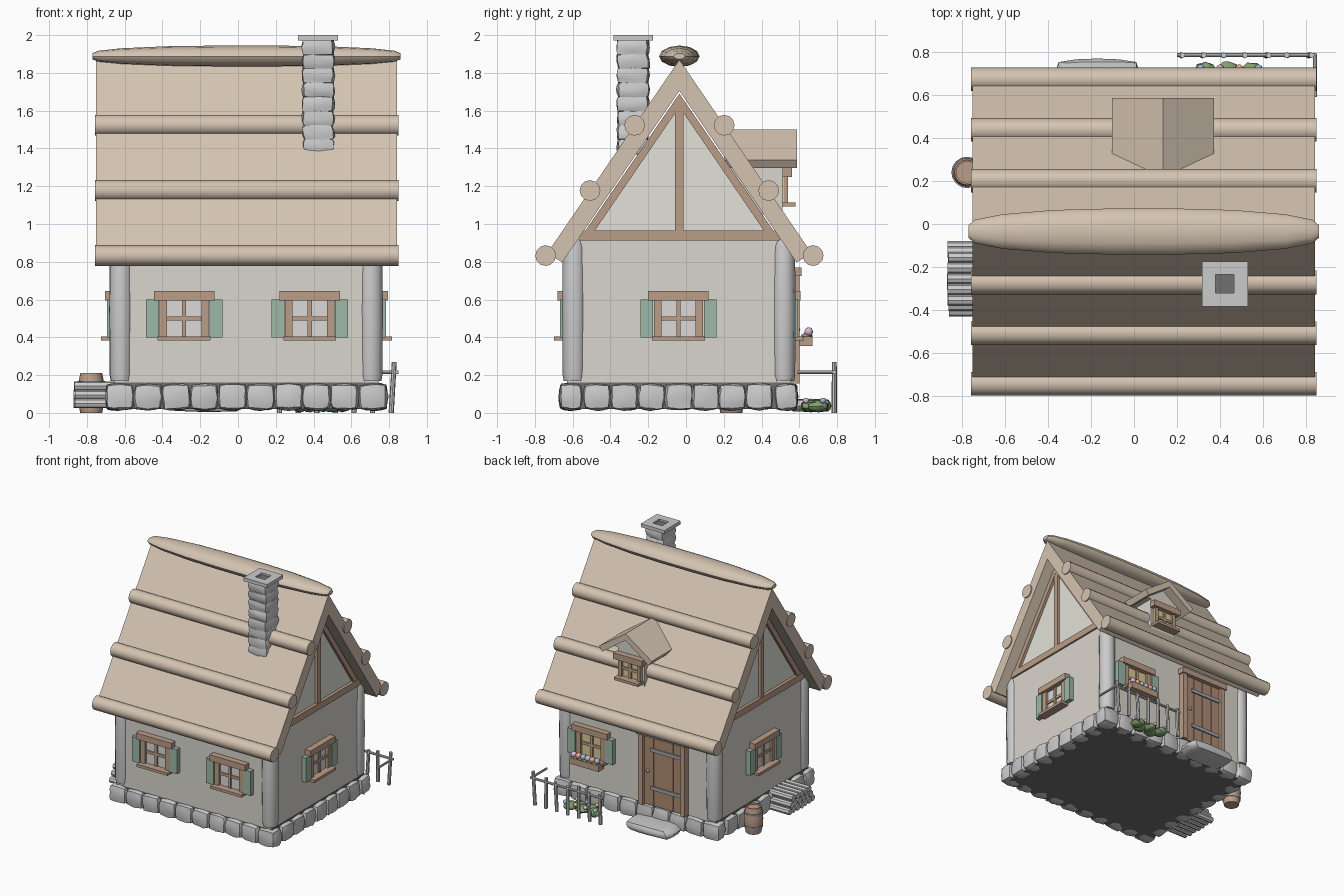
import bpy, bmesh, math, random
from math import pi, radians
from mathutils import Matrix, Vector

if "Cube" in bpy.data.objects:
    bpy.data.objects.remove(bpy.data.objects["Cube"])

random.seed(4)
CX, CY = 0.045, -0.035          # middle of the house


def material(name, rgb):
    m = bpy.data.materials.new(name)
    m.diffuse_color = (*rgb, 1)
    m.use_nodes = True
    m.node_tree.nodes["Principled BSDF"].inputs["Base Color"].default_value = m.diffuse_color
    return m


THATCH = material("thatch", (.66, .55, .44))
WALL = material("plaster", (.70, .67, .61))
GABLE = material("gable_plaster", (.76, .75, .69))
WOOD = material("brown_wood", (.50, .34, .25))
DOOR = material("door_wood", (.42, .26, .17))
GREEN = material("shutter_green", (.34, .48, .38))
PANE = material("pane", (.72, .70, .68))
GLOW = material("lit_pane", (.70, .60, .30))
DARK = material("dark", (.16, .16, .16))
IRON = material("iron", (.36, .38, .42))
LEAF = material("leaf", (.22, .36, .16))
PETALS = [material("petal_" + n, c) for n, c in
          (("blue", (.35, .5, .8)), ("orange", (.85, .4, .25)), ("pink", (.75, .45, .7)))]


def finish(name, bm, mat=None, smooth=None):
    bmesh.ops.recalc_face_normals(bm, faces=bm.faces[:])
    me = bpy.data.meshes.new(name)
    bm.to_mesh(me)
    bm.free()
    ob = bpy.data.objects.new(name, me)
    bpy.context.collection.objects.link(ob)
    if mat:
        me.materials.append(mat)
    if smooth:
        bpy.ops.object.select_all(action='DESELECT')
        ob.select_set(True)
        bpy.context.view_layer.objects.active = ob
        bpy.ops.object.shade_smooth_by_angle(angle=radians(smooth))
    return ob


def boxes(name, spans, mat=None, M=Matrix()):
    """Several boxes in one object, each given as (x0, x1, y0, y1, z0, z1)."""
    bm = bmesh.new()
    for a, b, c, d, e, f in spans:
        T = Matrix.Translation(((a+b)/2, (c+d)/2, (e+f)/2)) @ Matrix.Diagonal((b-a, d-c, f-e, 1))
        bmesh.ops.create_cube(bm, size=1, matrix=M @ T)
    return finish(name, bm, mat)


def prism(name, pts, a, b, axis, mat):
    """Extrude a 2D profile from a to b along x or y."""
    bm = bmesh.new()
    place = (lambda p, t: (t, p[0], p[1])) if axis == 'x' else (lambda p, t: (p[0], t, p[1]))
    ends = [[bm.verts.new(place(p, t)) for p in pts] for t in (a, b)]
    bm.faces.new(ends[0])
    bm.faces.new(ends[1])
    for i in range(len(pts)):
        bm.faces.new((ends[0][i-1], ends[0][i], ends[1][i], ends[1][i-1]))
    return finish(name, bm, mat)


def lathe(name, rings, M, mat=None, sides=12, squash=1, smooth=40):
    """Round part from (height, radius) rings along local z."""
    bm = bmesh.new()
    loops = [[bm.verts.new(M @ Vector((r*math.cos(2*pi*i/sides), squash*r*math.sin(2*pi*i/sides), h)))
              for i in range(sides)] for h, r in rings]
    for lo, hi in zip(loops, loops[1:]):
        for i in range(sides):
            j = (i + 1) % sides
            bm.faces.new((lo[i], lo[j], hi[j], hi[i]))
    bm.faces.new(loops[0])
    bm.faces.new(loops[-1])
    return finish(name, bm, mat, smooth)


def along_x(x, y, z):
    return Matrix.Translation((x, y, z)) @ Matrix.Rotation(pi/2, 4, 'Y')


def stones(name, items, mat=None, roundness=.5, jitter=.05):
    """Rounded irregular blocks, each given as (centre, size)."""
    bm = bmesh.new()
    scratch = bpy.data.meshes.new("scratch")
    for c, s in items:
        one = bmesh.new()
        bmesh.ops.create_cube(one, size=2)
        bmesh.ops.subdivide_edges(one, edges=one.edges[:], cuts=3, use_grid_fill=True)
        R = Matrix.Rotation(random.uniform(-.1, .1), 3, random.choice('XYZ'))
        for v in one.verts:
            p = v.co.lerp(v.co.normalized(), roundness) * (1 + random.uniform(-jitter, jitter))
            p = R @ p
            v.co = Vector(c) + Vector((p.x*s[0]/2, p.y*s[1]/2, p.z*s[2]/2))
        one.to_mesh(scratch)
        one.free()
        bm.from_mesh(scratch)
    bpy.data.meshes.remove(scratch)
    return finish(name, bm, mat, 45)


# Foundation
boxes("foundation_core", [(-.66, .75, -.63, .55, .02, .16)], DARK)
ring = []
for i in range(10):
    x = -.625 + 1.34*i/9
    ring += [((x, y, .085), (.158, .125, .145)) for y in (-.61, .53)]
for i in range(1, 8):
    y = -.61 + 1.14*i/8
    ring += [((x, y, .085), (.125, .152, .145)) for x in (-.64, .73)]
stones("foundation_stones", ring)

# Walls and corner posts
boxes("walls", [(-.655, .745, -.63, .555, .155, .92)], WALL)
for x in (-.62, .705):
    for y in (-.592, .517):
        lathe("corner_post", [(.17, .056), (.2, .061), (.55, .064), (.88, .06), (.915, .052)],
              Matrix.Translation((x, y, 0)) @ Matrix.Rotation(pi/8, 4, 'Z'), None, 10)

# Gables with timber framing at both ends
for x, o in ((.735, 1), (-.645, -1)):
    prism("gable_panel", [(CY-.53, .915), (CY+.53, .915), (CY, 1.67)], x-.02*o, x, 'x', GABLE)
    boxes("gable_timbers", [(*sorted((x-.02*o, x+.025*o)), CY-.53, CY+.53, .912, .965),
                            (*sorted((x-.02*o, x+.02*o)), CY-.022, CY+.022, .965, 1.66)], WOOD)
    for s in (-1, 1):
        prism("gable_rafter", [(CY, 1.69), (CY+s*.525, .925), (CY+s*.475, .925), (CY, 1.62)],
              x-.02*o, x+.022*o, 'x', WOOD)

# Main roof: slabs, thatch rolls and ridge roll
for s in (-1, 1):
    prism("roof_slab", [(CY, 1.87), (CY, 1.705), (CY+s*.62, .797), (CY+s*.70, .845)],
          -.752, .842, 'x', THATCH)
    for d in (.708, .473, .237):
        z = 1.87 - 1.465*d
        lathe("roof_roll", [(-.758, .055), (.85, .055)], along_x(0, CY+s*d, z), THATCH)
half = [(.815, .03), (.785, .055), (.66, .08), (.42, .1), (.15, .107)]
lathe("ridge_roll", [(-h, r) for h, r in half] + [(h, r) for h, r in reversed(half)],
      along_x(CX, CY, 1.888) @ Matrix.Rotation(pi/2, 4, 'Z'), THATCH, 12, .53)

# Chimney
stones("chimney_stones", [((.425, -.28, 1.41 + .075*i), (.175, .175, .085)) for i in range(8)], None, .3, .04)
boxes("chimney_cap", [(.317, .38, -.383, -.175, 1.972, 2), (.465, .53, -.383, -.175, 1.972, 2),
                      (.38, .465, -.383, -.32, 1.972, 2), (.38, .465, -.235, -.175, 1.972, 2)])
boxes("chimney_flue", [(.38, .465, -.32, -.235, 1.96, 1.985)], DARK)


# Windows: local -y points out of the wall
def window(x, y, turn, w=.13, z0=.4, z1=.6, pane=PANE, shutters=True):
    M = Matrix.Translation((x, y, 0)) @ Matrix.Rotation(radians(turn), 4, 'Z')
    boxes("window_pane", [(-w, w, -.01, .01, z0, z1)], pane, M)
    zm = (z0 + z1)/2
    j = w*.3
    boxes("window_frame", [(-w-.03, w+.03, -.05, 0, z1-.005, z1+.045), (-w-.01, w+.01, -.07, 0, z0-.018, z0+.004),
                           (-w, -w+j, -.03, 0, z0, z1), (w-j, w, -.03, 0, z0, z1),
                           (-.011, .011, -.022, 0, z0, z1), (-w, w, -.02, 0, zm-.011, zm+.011)], WOOD, M)
    if shutters:
        boxes("shutters", [(s*(w+.038)-.034, s*(w+.038)+.034, -.038, 0, z0, z1) for s in (-1, 1)], GREEN, M)


window(-.285, -.63, 0)
window(.38, -.63, 0)
window(.745, -.04, 90)
window(-.655, -.04, -90)
window(.45, .555, 180, pane=GLOW)

# Dormer
DX = .135
boxes("dormer_walls", [(DX-.12, DX+.12, .2, .51, 1.05, 1.34)], WALL)
prism("dormer_gable", [(DX-.16, 1.33), (DX+.16, 1.33), (DX, 1.46)], .2, .51, 'y', WALL)
for s in (-1, 1):
    prism("dormer_roof", [(DX, 1.5), (DX+s*.237, 1.338), (DX+s*.21, 1.297), (DX, 1.445)], .2, .587, 'y', THATCH)
window(DX, .51, 180, .1, 1.11, 1.255, GLOW, False)

# Door with frame, hinges and step
boxes("door_planks", [(-.375+.0875*i, -.291+.0875*i, .55, .578, .16, .725) for i in range(4)], DOOR)
boxes("door_frame", [(-.41, -.37, .55, .602, .155, .73), (-.03, .01, .55, .602, .155, .73),
                     (-.42, .02, .55, .612, .725, .77)], WOOD)
boxes("door_hinges", [(-.365, -.09, .57, .588, z, z+.028) for z in (.29, .6)], IRON)
stones("door_knob", [((-.07, .59, .44), (.025, .03, .025))], IRON, 1, 0)
stones("door_step", [((-.17, .66, .04), (.41, .22, .07))], None, .45, .02)

# Flower box and flower bed
boxes("flower_box", [(.32, .58, .6, .67, .355, .405)], WOOD)
stones("box_leaves", [((.36+.045*i, .64, .408), (.06, .06, .03)) for i in range(5)], LEAF, 1)
stones("bed_leaves", [((.33+.055*i, .68+.02*(-1)**i, .035), (.1, .11, .06)) for i in range(5)], LEAF, 1, .12)
for k, mat in enumerate(PETALS):
    stones("box_flowers", [((.345+.042*i, .65, .43), (.045, .045, .045)) for i in range(k, 6, 3)], mat, 1, .02)
    stones("bed_flowers", [((.31+.045*i, .68+.045*(-1)**i, .065), (.035, .035, .03))
                           for i in range(k, 7, 3)], mat, 1, .02)

# Fence
for i in range(7):
    lean = Matrix.Rotation(random.uniform(-.06, .06), 4, 'Y')
    top = .27 if i == 6 else random.uniform(.23, .27)
    lathe("fence_post", [(0, .014), (top, .013)], Matrix.Translation((.22+.0985*i, .785, 0)) @ lean, None, 8)
lathe("fence_rail", [(.2, .01), (.85, .01)], along_x(0, .787, .215), None, 8)
lathe("fence_side_rail", [(0, .009), (.2, .009)],
      Matrix.Translation((.842, .59, .215)) @ Matrix.Rotation(-pi/2, 4, 'X'), None, 8)

# Firewood pile
for row in range(3):
    for i in range(7 - row):
        dx = random.uniform(-.006, .006)
        lathe("firewood_log", [(-.867+dx, .025), (-.64, .025)],
              along_x(0, -.405+.05*i+.025*row, .05+.046*row), None, 8)

# Barrel
B = Matrix.Translation((-.777, .24, 0))
lathe("barrel", [(0, .058), (.05, .068), (.105, .073), (.16, .068), (.21, .058), (.21, .05), (.198, .05)],
      B, WOOD, 16)
for z in (.045, .15):
    lathe("barrel_hoop", [(z, .071), (z+.018, .0725)], B, IRON, 16)
